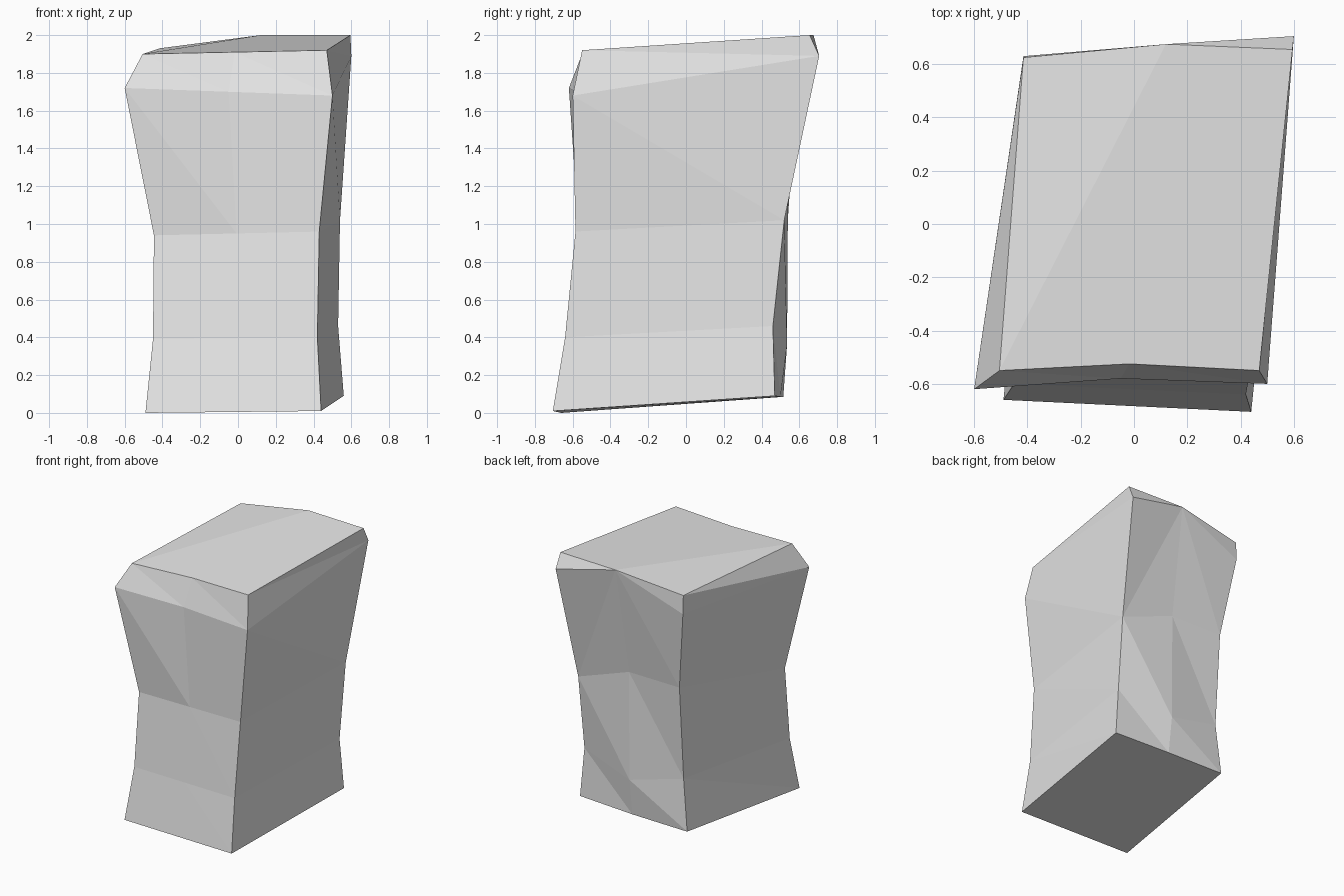
import bpy
import bmesh
from mathutils import Vector

# Start from a scene without the default cube
default_cube = bpy.data.objects.get("Cube")
if default_cube:
    bpy.data.objects.remove(default_cube, do_unlink=True)

# Plain grey stone
stone = bpy.data.materials.new("grey_stone")
stone.use_nodes = True
grey = (0.8, 0.8, 0.8, 1)
stone.diffuse_color = grey
stone.node_tree.nodes["Principled BSDF"].inputs["Base Color"].default_value = grey

# Each layer of the pillar, bottom to top, has five measured points:
# front at -x, front at +x, back at +x, middle of back, back at -x
layers = [
    [(-.49, -.66, 0), (.44, -.705, .01), (.56, .47, .09), (.1, .5, .085), (-.37, .515, .085)],
    [(-.45, -.6, .39), (.42, -.64, .4), (.53, .46, .46), (.1, .535, .36), (-.33, .5, .47)],
    [(-.445, -.55, .94), (.43, -.585, .96), (.54, .52, 1.02), (.1, .54, 1.18), (-.33, .55, 1.18)],
    [(-.6, -.62, 1.72), (.5, -.6, 1.68), (.6, .705, 1.89), (.12, .675, 2), (-.415, .63, 1.79)],
    [(-.505, -.55, 1.9), (.47, -.55, 1.92), (.595, .655, 2), (.12, .675, 2), (-.415, .625, 1.93)],
]
# How far the middle of the front is sunk in on each layer
front_dents = [0, 0, 0, .03, .025]


def make_ring(bm, points, dent):
    """Add one layer, with an extra point halfway along its front edge."""
    corners = [Vector(point) for point in points]
    middle = (corners[0] + corners[1]) / 2
    middle.y += dent
    corners.insert(1, middle)
    return [bm.verts.new(corner) for corner in corners]


def skin_between(bm, lower, upper, rising_column=None):
    """Join two layers with triangles, all split the same way but one column."""
    count = len(lower)
    for k in range(count):
        n = (k + 1) % count
        if k == rising_column:
            bm.faces.new((lower[k], lower[n], upper[n]))
            bm.faces.new((lower[k], upper[n], upper[k]))
        else:
            bm.faces.new((lower[k], lower[n], upper[k]))
            bm.faces.new((lower[n], upper[n], upper[k]))


# Faceted walls
bm = bmesh.new()
rings = [make_ring(bm, points, dent) for points, dent in zip(layers, front_dents)]
for level, (lower, upper) in enumerate(zip(rings, rings[1:])):
    skin_between(bm, lower, upper, rising_column=3 if level == 2 else None)

# Flat base, and a sloping top folded along one diagonal
bm.faces.new(list(reversed(rings[0])))
top = rings[-1]
bm.faces.new(top[:-1])
bm.faces.new((top[0], top[-2], top[-1]))

# Join the coinciding points at the back of the rim
bmesh.ops.remove_doubles(bm, verts=bm.verts[:], dist=0.001)
bmesh.ops.recalc_face_normals(bm, faces=bm.faces[:])

mesh = bpy.data.meshes.new("stone_pillar")
bm.to_mesh(mesh)
bm.free()
mesh.materials.append(stone)
pillar = bpy.data.objects.new("stone_pillar", mesh)
bpy.context.collection.objects.link(pillar)
